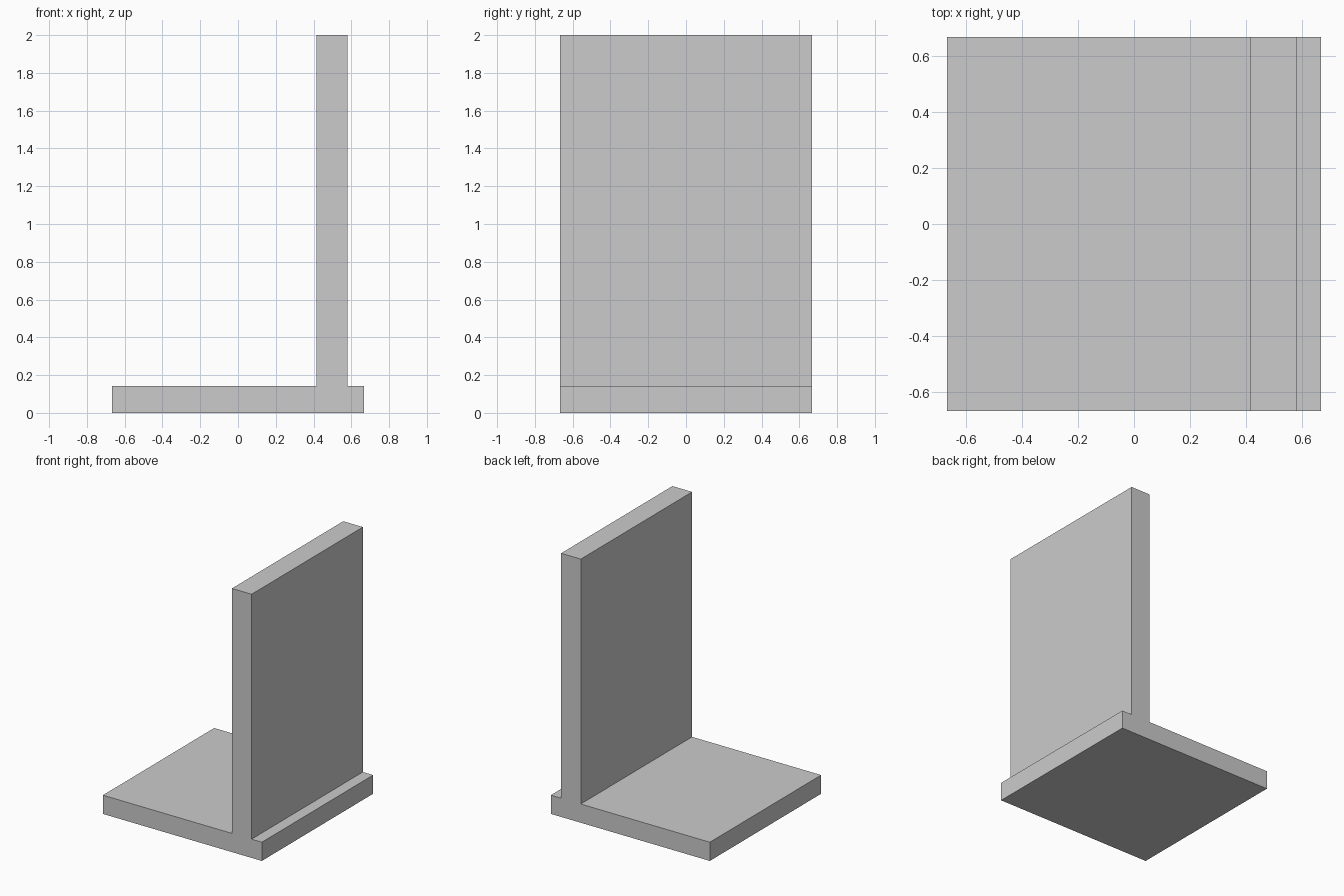
import bpy
import bmesh

if "Cube" in bpy.data.objects:
    bpy.data.objects.remove(bpy.data.objects["Cube"])

HALF = 0.667          # half width and half depth of the footing
BASE_TOP = 0.142      # footing thickness
WALL_L, WALL_R = 0.416, 0.581
TOP = 2.0

# Inverted T cross-section in the x-z plane
profile = [
    (-HALF, 0), (HALF, 0), (HALF, BASE_TOP), (WALL_R, BASE_TOP),
    (WALL_R, TOP), (WALL_L, TOP), (WALL_L, BASE_TOP), (-HALF, BASE_TOP),
]

# Retaining wall: extrude the cross-section from front to back
bm = bmesh.new()
face = bm.faces.new([bm.verts.new((x, -HALF, z)) for x, z in profile])
extruded = bmesh.ops.extrude_face_region(bm, geom=[face])["geom"]
verts = [v for v in extruded if isinstance(v, bmesh.types.BMVert)]
bmesh.ops.translate(bm, verts=verts, vec=(0, 2 * HALF, 0))
if face.is_valid and len(bm.faces) == len(profile) + 1:
    # Close the front if the extrusion left it open
    bmesh.ops.holes_fill(bm, edges=bm.edges[:], sides=0)
bmesh.ops.recalc_face_normals(bm, faces=bm.faces[:])

mesh = bpy.data.meshes.new("retaining_wall")
bm.to_mesh(mesh)
bm.free()
wall = bpy.data.objects.new("retaining_wall", mesh)
bpy.context.collection.objects.link(wall)
